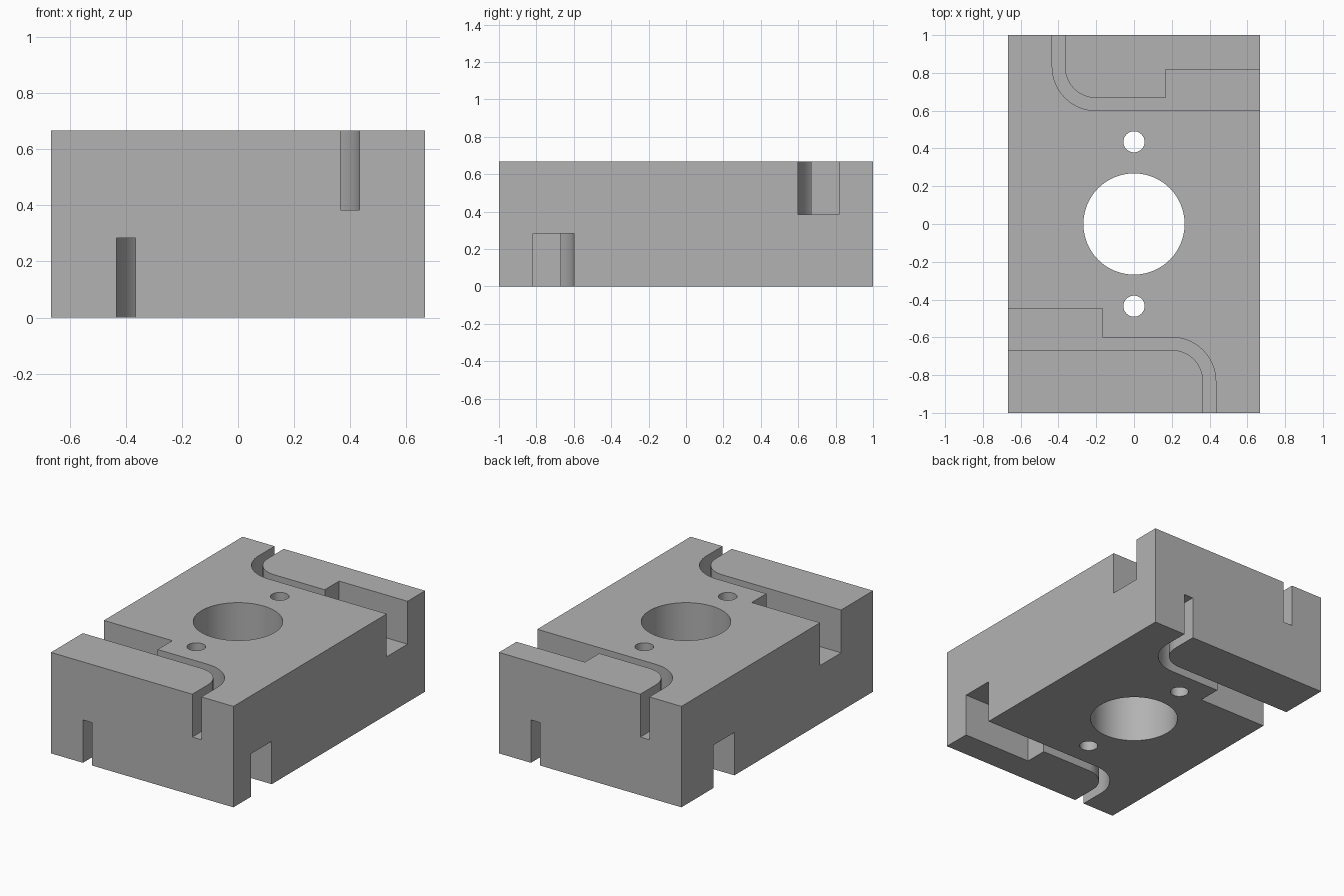
import bpy
import bmesh
from math import cos, sin, pi
from mathutils import Matrix

cube = bpy.data.objects.get("Cube")
if cube:
    bpy.data.objects.remove(cube, do_unlink=True)

HALF_X, HALF_Y, HEIGHT = 2 / 3, 1.0, 2 / 3
DEPTH = 0.283          # depth of every channel
OVER = 0.1             # how far cutters reach past the block

grey = bpy.data.materials.new("matte grey")
grey.use_nodes = True
colour = (0.45, 0.45, 0.45, 1)
grey.diffuse_color = colour
grey.node_tree.nodes["Principled BSDF"].inputs["Base Color"].default_value = colour


def prism(name, outline, z0, z1):
    """Closed solid made by raising a flat outline from z0 to z1."""
    bm = bmesh.new()
    base = bm.faces.new([bm.verts.new((x, y, z0)) for x, y in outline])
    top = bmesh.ops.extrude_face_region(bm, geom=[base])["geom"]
    bmesh.ops.translate(bm, vec=(0, 0, z1 - z0),
                        verts=[g for g in top if isinstance(g, bmesh.types.BMVert)])
    bmesh.ops.recalc_face_normals(bm, faces=bm.faces)
    mesh = bpy.data.meshes.new(name)
    bm.to_mesh(mesh)
    bm.free()
    mesh.materials.append(grey)
    obj = bpy.data.objects.new(name, mesh)
    bpy.context.collection.objects.link(obj)
    return obj


def arc(cx, cy, r, start, end, steps):
    return [(cx + r * cos(start + (end - start) * i / steps),
             cy + r * sin(start + (end - start) * i / steps)) for i in range(steps + 1)]


def circle(cy, r, steps):
    return arc(0, cy, r, 0, 2 * pi, steps)[:-1]


# Channel outlines: a slot from the end face bends and widens to the side face
BEND_X, BEND_Y, R_IN, R_OUT, STEP_X = -0.2, 0.833, 0.166, 0.233, 0.167
INNER_Y, OUTER_Y = BEND_Y - R_IN, BEND_Y - R_OUT
END_X, END_Y = HALF_X + OVER, HALF_Y + OVER
outer = [(BEND_X - R_OUT, END_Y)] + arc(BEND_X, BEND_Y, R_OUT, pi, 1.5 * pi, 16)
inner = arc(BEND_X, BEND_Y, R_IN, 1.5 * pi, pi, 16) + [(BEND_X - R_IN, END_Y)]
wide_out = outer + [(END_X, OUTER_Y), (END_X, 0.817), (STEP_X, 0.817),
                    (STEP_X, INNER_Y)] + inner
wide_in = outer + [(STEP_X, OUTER_Y), (STEP_X, 0.447), (END_X, 0.447),
                   (END_X, INNER_Y)] + inner
wide_in = [(-x, -y) for x, y in wide_in]

# Main block
block = prism("block", [(-HALF_X, -HALF_Y), (HALF_X, -HALF_Y),
                        (HALF_X, HALF_Y), (-HALF_X, HALF_Y)], 0, HEIGHT)

# Through holes
cutters = [prism("centre_bore", circle(0, 0.268, 64), -OVER, HEIGHT + OVER)]
for side in (-1, 1):
    cutters.append(prism("pin_hole", circle(side * 0.435, 0.056, 32), -OVER, HEIGHT + OVER))

# Channels on top, and the same pair turned over for the underside
flip = Matrix.Translation((0, 0, HEIGHT)) @ Matrix.Rotation(pi, 4, "X")
for outline in (wide_out, wide_in):
    cutters.append(prism("top_channel", outline, HEIGHT - DEPTH, HEIGHT + OVER))
    under = prism("under_channel", outline, HEIGHT - DEPTH, HEIGHT + OVER)
    under.data.transform(flip)
    cutters.append(under)

# Cut everything out of the block
bpy.ops.object.select_all(action="DESELECT")
block.select_set(True)
bpy.context.view_layer.objects.active = block
for cutter in cutters:
    mod = block.modifiers.new(cutter.name, "BOOLEAN")
    mod.operation = "DIFFERENCE"
    mod.solver = "EXACT"
    mod.object = cutter
    bpy.ops.object.modifier_apply(modifier=mod.name)
    bpy.data.objects.remove(cutter, do_unlink=True)

bpy.ops.object.shade_smooth_by_angle(angle=pi / 6)
